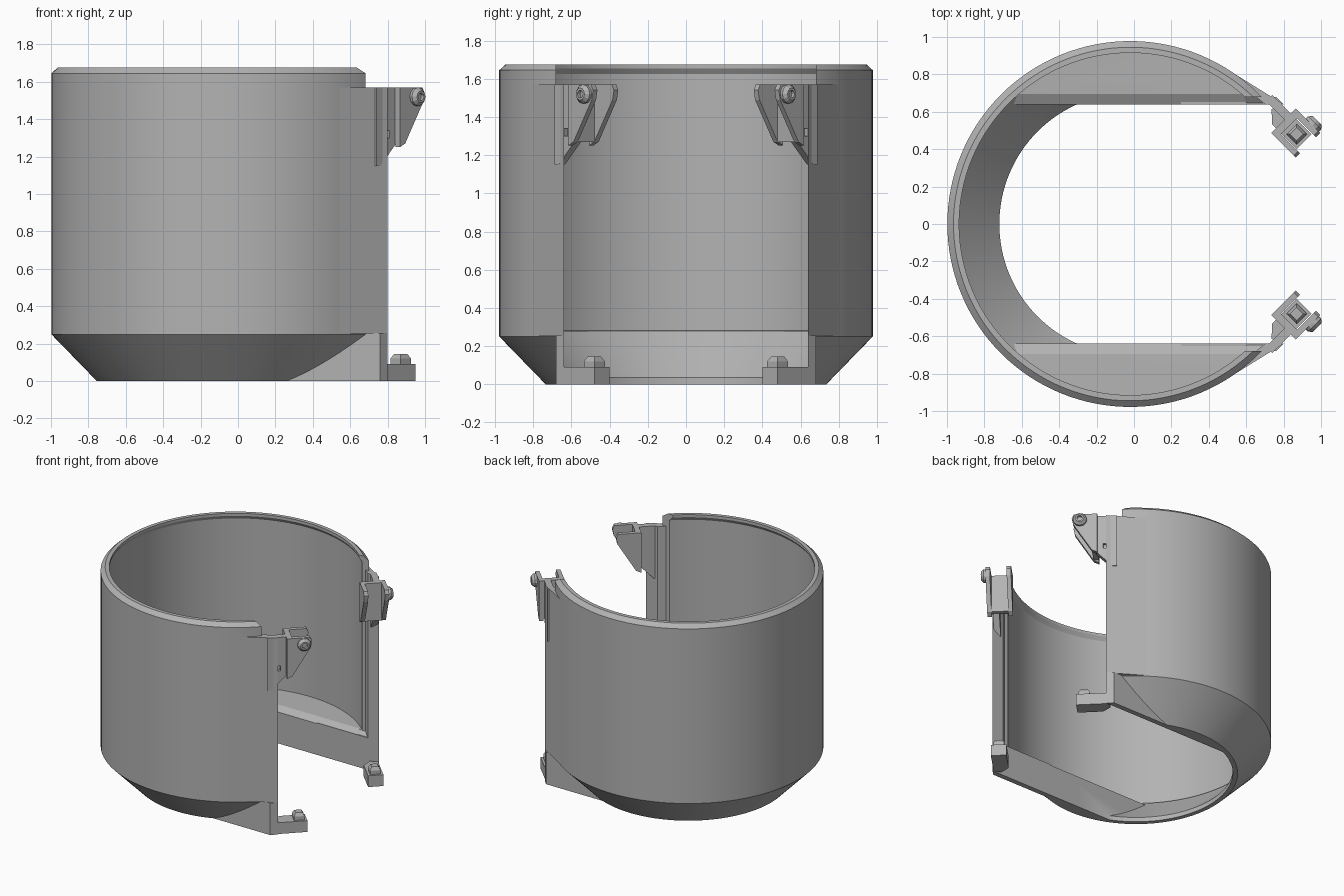
import bpy, bmesh, math
from mathutils import Vector

if "Cube" in bpy.data.objects:
    bpy.data.objects.remove(bpy.data.objects["Cube"], do_unlink=True)

grey = bpy.data.materials.new("plain grey")
grey.use_nodes = True
grey.diffuse_color = (0.45, 0.45, 0.45, 1)
grey.node_tree.nodes["Principled BSDF"].inputs["Base Color"].default_value = grey.diffuse_color

S = math.sqrt(0.5)
CX = -0.02                       # axis of the round body
LUG = Vector((0.87, 0.48, 0))    # origin of the diagonal fittings
U, V, Z = Vector((S, -S, 0)), Vector((S, S, 0)), Vector((0, 0, 1))


def diagonal(u, v, z):
    return LUG + U * u + V * v + Z * z


def finish(name, bm):
    bmesh.ops.recalc_face_normals(bm, faces=bm.faces)
    mesh = bpy.data.meshes.new(name)
    bm.to_mesh(mesh)
    bm.free()
    ob = bpy.data.objects.new(name, mesh)
    bpy.context.collection.objects.link(ob)
    mesh.materials.append(grey)
    return ob


def prism(name, pts, place, a, b):
    """Extrude a 2D outline from a to b; place maps (p, q, t) to space."""
    bm = bmesh.new()
    low = [bm.verts.new(place(p, q, a)) for p, q in pts]
    high = [bm.verts.new(place(p, q, b)) for p, q in pts]
    bm.faces.new(low)
    bm.faces.new(high)
    n = len(pts)
    for i in range(n):
        j = (i + 1) % n
        bm.faces.new((low[i], low[j], high[j], high[i]))
    return finish(name, bm)


def lathe(name, profile, place, sides):
    """Revolve (radius, height) points; the ends are capped."""
    bm = bmesh.new()
    rings = []
    for r, h in profile:
        angles = [math.tau * i / sides for i in range(sides)]
        rings.append([bm.verts.new(place(r * math.cos(t), r * math.sin(t), h)) for t in angles])
    bm.faces.new(rings[0])
    bm.faces.new(rings[-1])
    for lo, hi in zip(rings, rings[1:]):
        for i in range(sides):
            j = (i + 1) % sides
            bm.faces.new((lo[i], lo[j], hi[j], hi[i]))
    return finish(name, bm)


def apply(ob, mod):
    bpy.ops.object.select_all(action='DESELECT')
    bpy.context.view_layer.objects.active = ob
    ob.select_set(True)
    bpy.ops.object.modifier_apply(modifier=mod.name)


def boolean(ob, cutter, operation):
    mod = ob.modifiers.new("cut", 'BOOLEAN')
    mod.object, mod.operation, mod.solver = cutter, operation, 'EXACT'
    apply(ob, mod)
    bpy.data.objects.remove(cutter, do_unlink=True)


def mirror(ob):
    mod = ob.modifiers.new("mirror", 'MIRROR')
    mod.use_axis = (False, True, False)
    apply(ob, mod)


def smooth(ob):
    bpy.ops.object.select_all(action='DESELECT')
    bpy.context.view_layer.objects.active = ob
    ob.select_set(True)
    bpy.ops.object.shade_smooth_by_angle(angle=math.radians(25))


def upright(x, y, z):
    return Vector((x + CX, y, z))


def plan(x, y, z):
    return Vector((x, y, z))


def across(y, z, x):
    return Vector((x, y, z))


def both_sides(half):
    return half + [(-y, z) for y, z in reversed(half)]


# Round body with tapered base and bevelled rim
body = lathe("body_shell", [(0.735, 0), (0.978, 0.25), (0.978, 1.645), (0.945, 1.675)],
             upright, 128)

# Cavity: tapered floor opening, straight wall, small inner lip
cavity = lathe("cavity_cutter", [(0.70, -0.1), (0.70, 0.035), (0.92, 0.28), (0.935, 0.281),
                                 (0.935, 1.625), (0.915, 1.655), (0.915, 1.8)], upright, 128)
floor = prism("floor_limit", both_sides([(0.64, -0.2), (0.64, 0.25), (0.695, 0.28),
                                         (1.2, 0.2801), (1.2, 1.9)]), across, -1.3, 1.3)
boolean(cavity, floor, 'INTERSECT')
boolean(body, cavity, 'DIFFERENCE')

# Side opening
opening = prism("opening_cutter", both_sides([(0.64, -0.2), (0.64, 0.25), (0.68, 0.28),
                                              (0.68, 1.9)]), across, 0, 1.3)
boolean(body, opening, 'DIFFERENCE')
smooth(body)

# Straight wall ends running off the round body
wall = prism("wall_end", [(0.50, 0.826), (0.80, 0.64), (0.70, 0.64), (0.64, 0.69), (0.50, 0.80)],
             plan, 0.255, 1.57)
skirt = prism("skirt_plate", [(0.25, 0.64), (0.80, 0.64), (0.76, 0.68), (0.25, 0.68)],
              plan, 0, 0.256)

# Foot with a tapered peg
foot = prism("foot", [(-0.19, -0.0), (-0.13, -0.0565), (0.0565, -0.0565), (0.0565, 0.0565),
                      (-0.17, 0.0565)], diagonal, 0, 0.09)
peg = lathe("foot_peg", [(0.055, 0.08), (0.055, 0.12), (0.035, 0.145)],
            lambda x, y, z: LUG + Vector((x, y, z)), 4)


# Upper bracket: arm, web and two ears
def side(u, z, v):
    return diagonal(u, v, z)


arm = prism("bracket_arm", [(-0.24, 1.57), (-0.09, 1.57), (-0.09, 1.27), (-0.21, 1.15),
                            (-0.24, 1.15)], side, 0.008, 0.056)
slot = prism("slot_cutter", [(-0.17, 1.30), (-0.14, 1.30), (-0.14, 1.34), (-0.17, 1.34)],
             side, 0.03, 0.1)
boolean(arm, slot, 'DIFFERENCE')
web = prism("bracket_web", [(-0.10, 1.27), (-0.06, 1.27), (-0.06, 1.57), (-0.10, 1.57)],
            side, -0.07, 0.07)
parts = [wall, skirt, foot, peg, arm, web]
ear_outline = [(-0.10, 1.57), (0.07, 1.57), (0.085, 1.54), (0.075, 1.49), (-0.06, 1.27),
               (-0.10, 1.25)]
for label, v in (("inner", -0.092), ("outer", 0.062)):
    parts.append(prism(label + "_ear", ear_outline, side, v, v + 0.032))

# Bolt head with a hexagonal socket look
bolt = lathe("bolt_head", [(0.05, 0.085), (0.05, 0.11), (0.032, 0.13), (0.02, 0.13),
                           (0.02, 0.11)],
             lambda x, y, h: diagonal(0.025 + x, h, 1.52 + y), 12)
parts.append(bolt)

for part in parts:
    mirror(part)
